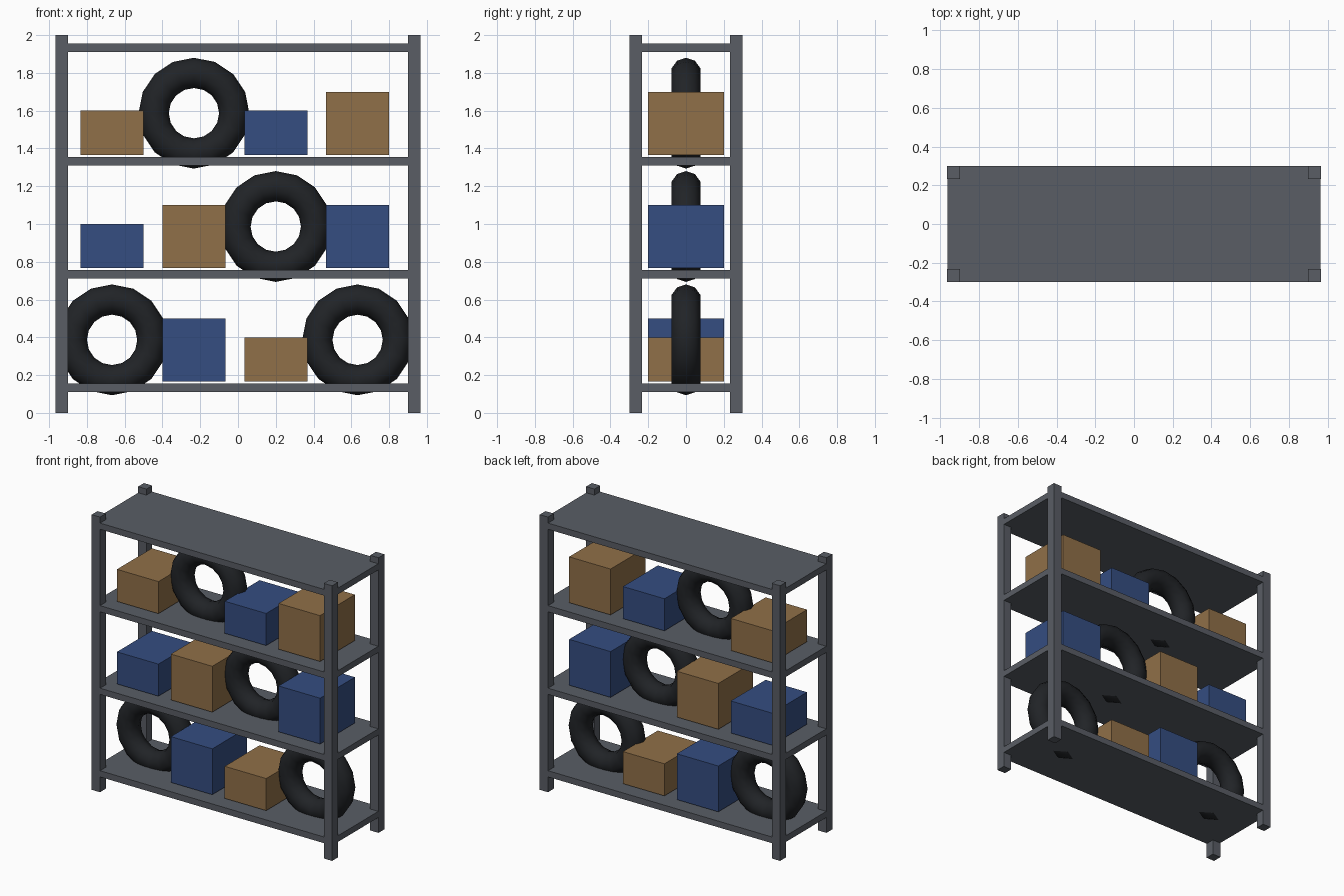
import bpy, math

if "Cube" in bpy.data.objects:
    bpy.data.objects.remove(bpy.data.objects["Cube"])


def mat(name, rgb):
    m = bpy.data.materials.new(name)
    m.diffuse_color = (*rgb, 1)
    m.use_nodes = True
    m.node_tree.nodes["Principled BSDF"].inputs["Base Color"].default_value = m.diffuse_color
    return m


STEEL = mat("steel", (0.10, 0.11, 0.13))
BROWN = mat("cardboard", (0.28, 0.16, 0.065))
BLUE = mat("blue_plastic", (0.035, 0.075, 0.22))
RUBBER = mat("rubber", (0.015, 0.017, 0.02))


def box(name, loc, size, material):
    bpy.ops.mesh.primitive_cube_add(size=1, location=loc)
    o = bpy.context.object
    o.name = name
    o.scale = size
    bpy.ops.object.transform_apply(location=False, rotation=False, scale=True)
    o.data.materials.append(material)


def tire(name, loc):
    bpy.ops.mesh.primitive_torus_add(
        location=loc, rotation=(math.pi / 2, 0, 0), major_radius=0.2133,
        minor_radius=0.08, major_segments=16, minor_segments=10)
    o = bpy.context.object
    o.name = name
    o.data.materials.append(RUBBER)
    bpy.ops.object.shade_smooth()


# Corner posts
for sx, side in ((-1, "left"), (1, "right")):
    for sy, end in ((-1, "front"), (1, "back")):
        box(f"post_{end}_{side}", (sx * 0.9333, sy * 0.2667, 1),
            (0.0667, 0.0667, 2), STEEL)

# Shelves, a hair inside the post faces
SHELF_Z = [0.1333, 0.7333, 1.3333, 1.9333]
for i, z in enumerate(SHELF_Z):
    box(f"shelf_{i + 1}", (0, 0, z), (1.93, 0.598, 0.045), STEEL)

# Stored goods: four slots per shelf, None marks a tire
LOW, TALL = 0.2333, 0.3333
SLOT_X = [-0.6667, -0.2333, 0.2, 0.6333]
ROWS = [
    [None, (BLUE, TALL), (BROWN, LOW), None],
    [(BLUE, LOW), (BROWN, TALL), None, (BLUE, TALL)],
    [(BROWN, LOW), None, (BLUE, LOW), (BROWN, TALL)],
]
for r, row in enumerate(ROWS):
    for c, item in enumerate(row):
        x, z, tag = SLOT_X[c], SHELF_Z[r], f"{r + 1}_{c + 1}"
        if item is None:
            tire(f"tire_{tag}", (x, 0, z + 0.2533))
        else:
            material, h = item
            box(f"storage_box_{tag}", (x, 0, z + 0.0333 + h / 2),
                (0.3333, 0.4, h), material)
